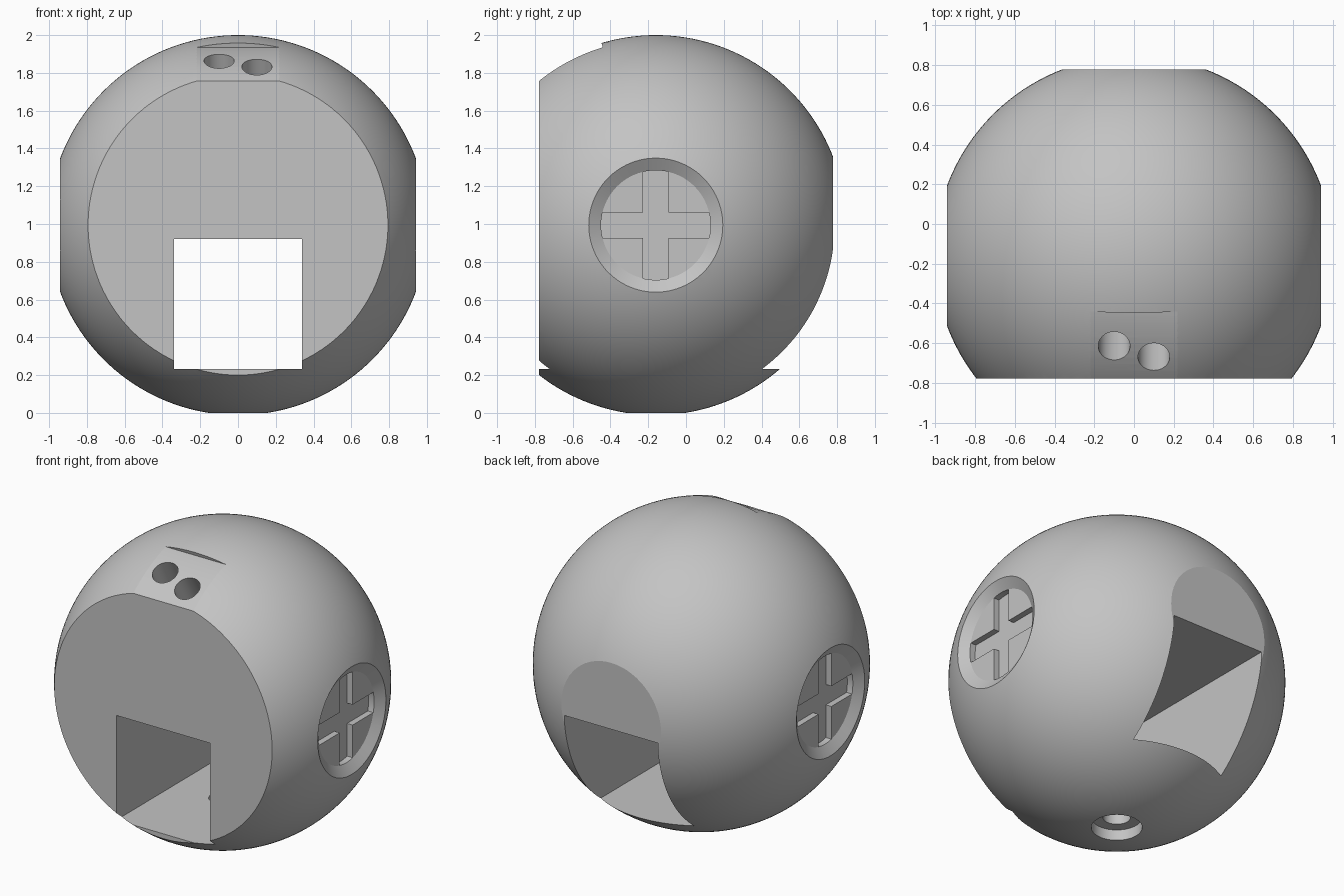
import bpy, bmesh, math
from mathutils import Matrix, Vector

R = 1.006
CENTRE = Vector((0, -0.16, 0.994))

if "Cube" in bpy.data.objects:
    bpy.data.objects.remove(bpy.data.objects["Cube"], do_unlink=True)

grey = bpy.data.materials.new("light_grey")
grey.use_nodes = True
colour = (0.55, 0.55, 0.55, 1)
grey.diffuse_color = colour
grey.node_tree.nodes["Principled BSDF"].inputs["Base Color"].default_value = colour


def make(name, build):
    """New object whose mesh is filled by build(bm)."""
    bm = bmesh.new()
    build(bm)
    mesh = bpy.data.meshes.new(name)
    bm.to_mesh(mesh)
    bm.free()
    mesh.materials.append(grey)
    obj = bpy.data.objects.new(name, mesh)
    bpy.context.collection.objects.link(obj)
    return obj


def box(name, low, high, frame=Matrix()):
    low, high = Vector(low), Vector(high)
    mat = frame @ Matrix.Translation((low + high) / 2) @ Matrix.Diagonal((*(high - low), 1))
    return make(name, lambda bm: bmesh.ops.create_cube(bm, size=1, matrix=mat))


def cone(name, start, end, r_start, r_end, segments=96):
    start, end = Vector(start), Vector(end)
    axis = end - start
    mat = Matrix.Translation((start + end) / 2) @ axis.to_track_quat("Z", "Y").to_matrix().to_4x4()
    return make(name, lambda bm: bmesh.ops.create_cone(
        bm, cap_ends=True, segments=segments, radius1=r_start, radius2=r_end,
        depth=axis.length, matrix=mat))


def combine(target, tool, operation="DIFFERENCE"):
    """Apply a boolean and discard the helper."""
    tool.hide_render = True
    mod = target.modifiers.new("cut", "BOOLEAN")
    mod.operation, mod.object, mod.solver = operation, tool, "EXACT"
    bpy.context.view_layer.objects.active = target
    bpy.ops.object.modifier_apply(modifier=mod.name)
    bpy.data.objects.remove(tool, do_unlink=True)


# Ball body
body = make("ball_body", lambda bm: bmesh.ops.create_uvsphere(
    bm, u_segments=160, v_segments=80, radius=R, matrix=Matrix.Translation(CENTRE)))

# Flat front and back
combine(body, box("front_cut", (-2, -2, -1), (2, -0.778, 3)))
combine(body, box("back_cut", (-2, 0.778, -1), (2, 2, 3)))

# Shallow curved pocket on the upper front
tilt = Matrix.Translation(CENTRE) @ Matrix.Rotation(math.radians(16.6), 4, "X")
pocket = box("pocket_cut", (-0.3, -0.8, 0.7), (0.3, 0, 1.2), tilt)
side = Vector((1, 0, 0))
combine(pocket, cone("pocket_floor", CENTRE - side, CENTRE + side, 0.982, 0.982, 160))
combine(body, pocket)

# Two round holes drilled towards the centre
for x, y in ((-0.1, -0.455), (0.1, -0.51)):
    way = Vector((0, y, math.sqrt(0.964 - y * y))).normalized()
    mid = CENTRE + Vector((x, 0, 0))
    combine(body, cone("eye_hole_cut", mid + way * 0.5, mid + way * 1.2, 0.08, 0.08, 64))

# Side recesses: bevelled rim, flat disc and a cross-shaped groove
for s in (-1, 1):
    def at(x):
        return (s * x, CENTRE.y, CENTRE.z)
    combine(body, cone("rim_cut", at(0.90), at(1.02), 0.29, 0.479))
    for w, h in ((0.067, 0.4), (0.4, 0.067)):
        groove = cone("groove_cut", at(0.86), at(0.92), 0.29, 0.29)
        combine(groove, box("groove_bar", (-1, CENTRE.y - w, CENTRE.z - h),
                            (1, CENTRE.y + w, CENTRE.z + h)), "INTERSECT")
        combine(body, groove)

# Square tunnel from front to back
combine(body, box("tunnel_cut", (-0.34, -2, 0.232), (0.34, 2, 0.92)))

# Stepped screw hole in the underside
for top, radius in ((0.07, 0.152), (0.4, 0.083)):
    combine(body, cone("screw_hole_cut", (0, CENTRE.y, -0.3), (0, CENTRE.y, top), radius, radius))

# Smooth ball, crisp cuts
bpy.ops.object.select_all(action="DESELECT")
body.select_set(True)
bpy.context.view_layer.objects.active = body
bpy.ops.object.shade_smooth_by_angle(angle=math.radians(10))
